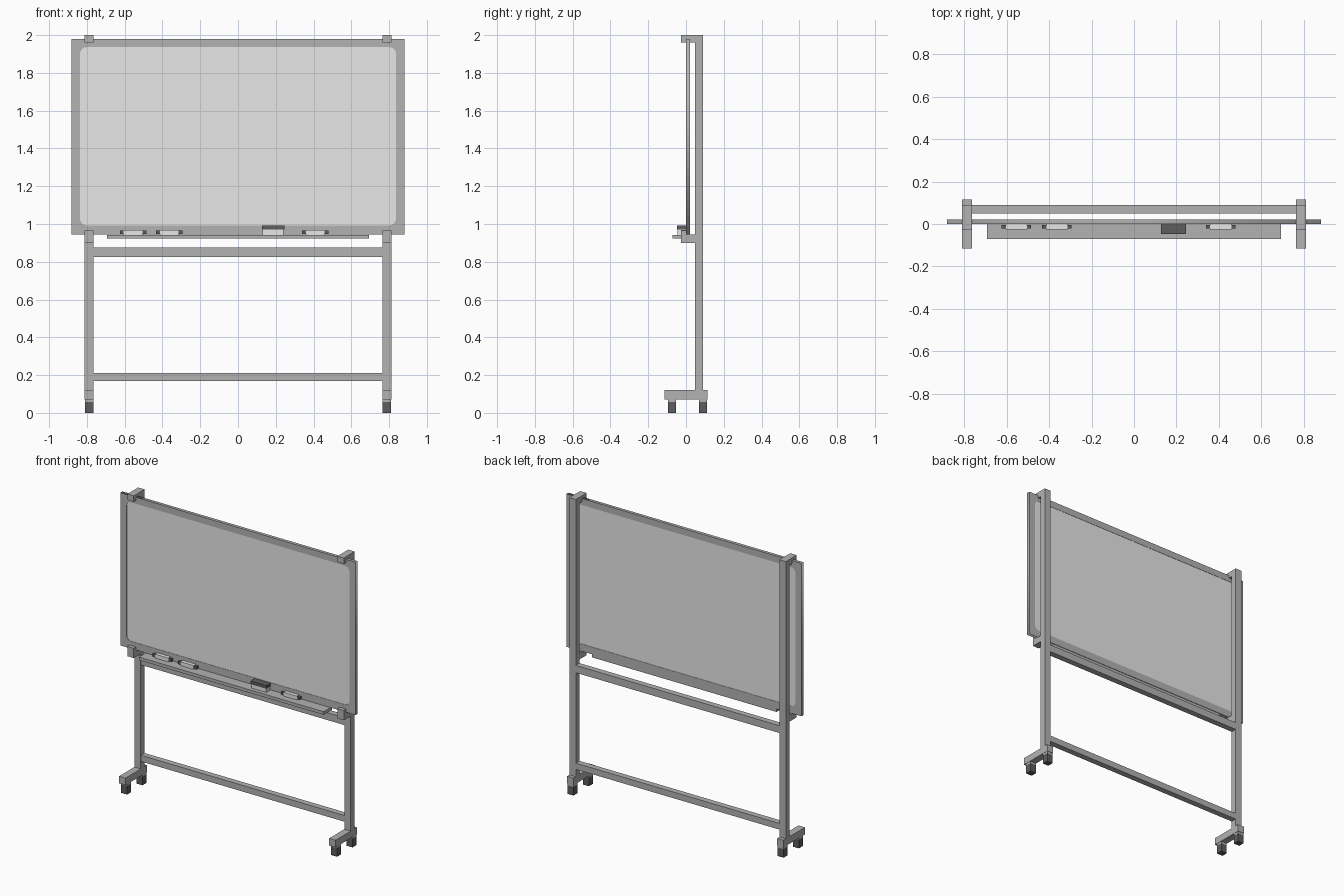
import bpy, math

if "Cube" in bpy.data.objects:
    bpy.data.objects.remove(bpy.data.objects["Cube"])


def material(name, v):
    m = bpy.data.materials.new(name)
    m.diffuse_color = (v, v, v, 1)
    m.use_nodes = True
    m.node_tree.nodes["Principled BSDF"].inputs["Base Color"].default_value = m.diffuse_color
    return m


METAL = material("grey metal", 0.45)
WHITE = material("board white", 0.80)
DARK = material("dark rubber", 0.11)


def box(name, x, y, z, mat):
    """Box from (min, max) ranges on each axis."""
    v = [(a, b, c) for a in x for b in y for c in z]
    f = [(0, 1, 3, 2), (4, 6, 7, 5), (0, 4, 5, 1), (2, 3, 7, 6), (0, 2, 6, 4), (1, 5, 7, 3)]
    me = bpy.data.meshes.new(name)
    me.from_pydata(v, [], f)
    me.materials.append(mat)
    ob = bpy.data.objects.new(name, me)
    bpy.context.collection.objects.link(ob)
    return ob


def rounded_rect(x0, x1, z0, z1, r, n=6):
    pts = []
    corners = [(x1 - r, z1 - r), (x0 + r, z1 - r), (x0 + r, z0 + r), (x1 - r, z0 + r)]
    for k, (cx, cz) in enumerate(corners):
        for i in range(n + 1):
            a = math.pi / 2 * (k + i / n)
            pts.append((cx + r * math.cos(a), cz + r * math.sin(a)))
    return pts


def plate(name, loops, y, mat):
    """Upright plate with optional holes, filled from outline loops."""
    cu = bpy.data.curves.new(name + "_outline", 'CURVE')
    cu.dimensions = '2D'
    cu.fill_mode = 'BOTH'
    cu.extrude = (y[1] - y[0]) / 2
    for pts in loops:
        s = cu.splines.new('POLY')
        s.points.add(len(pts) - 1)
        for p, (a, b) in zip(s.points, pts):
            p.co = (a, b, 0, 1)
        s.use_cyclic_u = True
    tmp = bpy.data.objects.new(name + "_outline", cu)
    bpy.context.collection.objects.link(tmp)
    me = bpy.data.meshes.new_from_object(tmp)
    bpy.data.objects.remove(tmp)
    me.materials.clear()
    me.materials.append(mat)
    ob = bpy.data.objects.new(name, me)
    ob.rotation_euler = (math.pi / 2, 0, 0)
    ob.location.y = sum(y) / 2
    bpy.context.collection.objects.link(ob)


# Board: rounded opening in a flat frame, writing panel inside
opening = rounded_rect(-0.836, 0.836, 0.993, 1.936, 0.035)
outer = [(-0.882, 0.944), (0.882, 0.944), (0.882, 1.98), (-0.882, 1.98)]
plate("board_frame", [outer, opening], (0.0, 0.022), METAL)
plate("writing_panel", [opening], (0.002, 0.020), WHITE)

# Stand: posts, clamps, feet and casters on both sides
for side, s in (("left", -1), ("right", 1)):
    c = 0.788 * s
    w = (c - 0.024, c + 0.024)
    box(side + "_post", w, (0.048, 0.090), (0.12, 1.96), METAL)
    box(side + "_top_clamp", w, (-0.026, 0.090), (1.96, 2.0), METAL)
    box(side + "_bottom_clamp", w, (-0.026, 0.048), (0.90, 0.944), METAL)
    box(side + "_clamp_lip", w, (-0.026, 0.0), (0.944, 0.966), METAL)
    box(side + "_foot", w, (-0.115, 0.115), (0.072, 0.12), METAL)
    for end, y in (("front", -0.074), ("back", 0.091)):
        cx, cy = (c - 0.022, c + 0.022), (y - 0.021, y + 0.021)
        box(f"{side}_{end}_caster_stem", cx, cy, (0.058, 0.072), METAL)
        box(f"{side}_{end}_caster", cx, cy, (0.0, 0.058), DARK)

# Crossbars between the posts
for name, z in (("upper_crossbar", (0.825, 0.875)), ("lower_crossbar", (0.17, 0.212))):
    box(name, (-0.764, 0.764), (0.050, 0.090), z, METAL)

# Pen tray
box("pen_tray", (-0.693, 0.693), (-0.071, 0.02), (0.922, 0.943), METAL)

# Markers with dark ends
for i, x in enumerate((-0.555, -0.364, 0.409)):
    box(f"marker_body_{i}", (x - 0.05, x + 0.05), (-0.026, -0.001), (0.943, 0.969), WHITE)
    for tag, s in (("cap", -1), ("tip", 1)):
        xs = sorted((x + 0.05 * s, x + 0.07 * s))
        box(f"marker_{tag}_{i}", xs, (-0.022, -0.004), (0.947, 0.965), DARK)

# Eraser
box("eraser_felt", (0.131, 0.242), (-0.044, -0.001), (0.943, 0.970), WHITE)
box("eraser_grip", (0.127, 0.246), (-0.048, -0.001), (0.970, 0.991), DARK)
